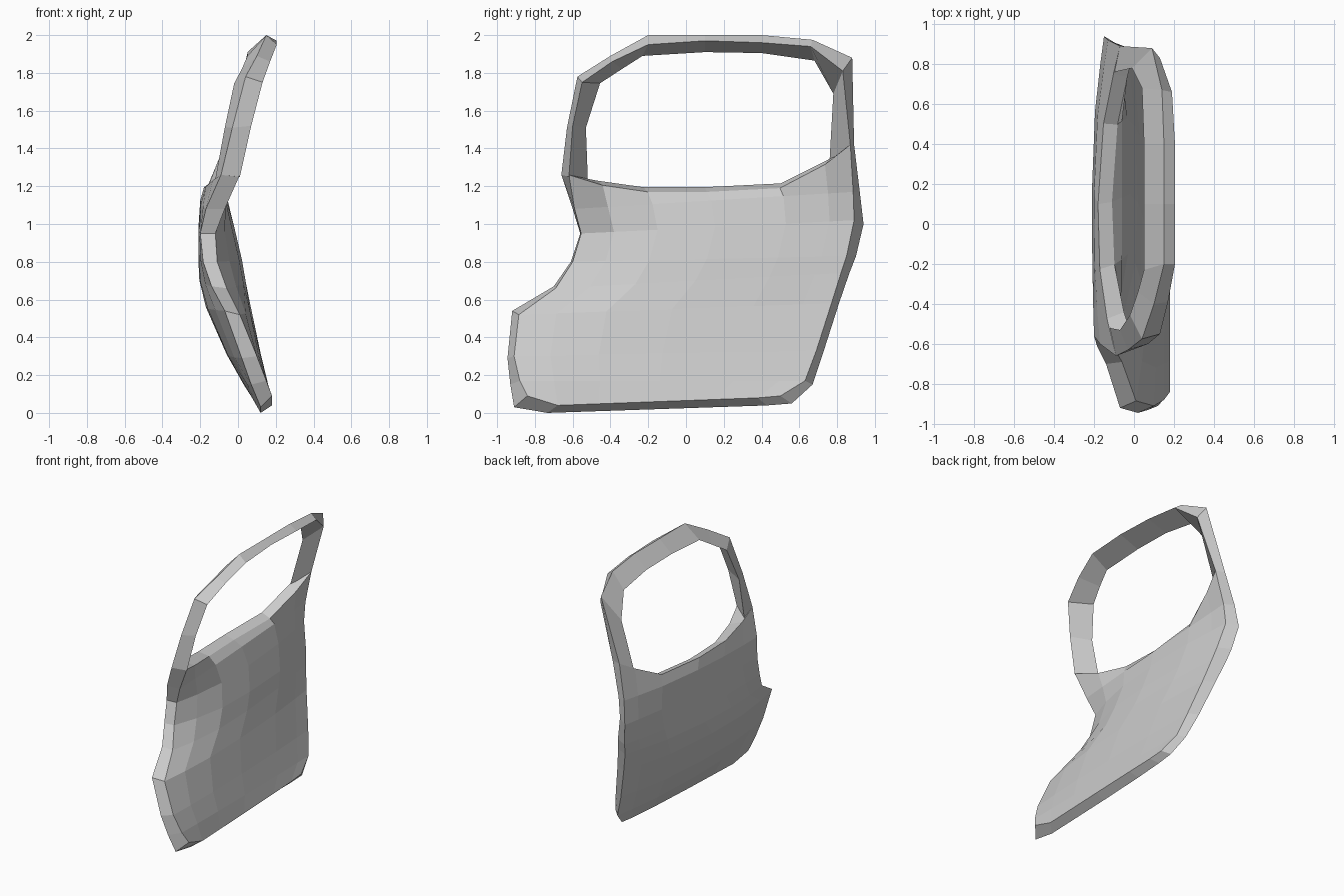
import bpy, bmesh

# column positions across the door, and how strongly each follows the mid profile
COLS = [0, .12, .28, .49, .75, .91, 1]
BULGE = [0, .5, .9, 1, .75, .3, 0]
SILL_Z = [1.26, 1.23, 1.195, 1.195, 1.215, 1.34, 1.42]

# rows, bottom to sill: front y,z / rear y,z / x at front, middle, rear
OUTER = [(-.91, .03, .56, .05, .12, .12, .14),
         (-.93, .15, .67, .15, .07, .03, .10),
         (-.945, .29, .73, .33, .02, -.06, .03),
         (-.92, .54, .81, .58, -.07, -.17, -.05),
         (-.70, .67, .865, .74, -.14, -.205, -.10),
         (-.61, .80, .90, .83, -.185, -.21, -.12),
         (-.56, .95, .94, 1.0, -.20, -.21, -.15),
         (-.60, 1.08, .92, 1.17, -.17, -.20, -.13),
         (-.66, 1.26, .89, 1.42, -.09, -.18, -.07)]
INNER = [(-.84, .09, .50, .09, .18, .18, .175),
         (-.88, .17, .63, .17, .15, .155, .145),
         (-.91, .30, .69, .33, .10, .12, .10),
         (-.885, .52, .77, .58, .01, .07, .03),
         (-.69, .66, .82, .74, -.06, .04, -.01),
         (-.60, .80, .85, .83, -.11, .02, -.03),
         (-.555, .95, .89, 1.02, -.12, -.02, -.075),
         (-.59, 1.08, .885, 1.17, -.07, -.06, -.06),
         (-.62, 1.25, .87, 1.42, .01, -.11, .0)]


def finish(bm, name):
    bmesh.ops.recalc_face_normals(bm, faces=bm.faces)
    me = bpy.data.meshes.new(name)
    bm.to_mesh(me)
    bm.free()
    ob = bpy.data.objects.new(name, me)
    bpy.context.collection.objects.link(ob)


def skin(bm, rows, sill_drop, low):
    grid = []
    for r, (yf, zf, yr, zr, xf, xm, xr) in enumerate(rows):
        line = []
        for c, t in enumerate(COLS):
            y, z = yf + (yr - yf) * t, zf + (zr - zf) * t
            end = xf if t < .5 else xr
            x = end + (xm - end) * BULGE[c]
            if r == 0 and 0 < c < 6:
                z = low + .05 * (t - COLS[1])
            if r == len(rows) - 1:
                z = SILL_Z[c] - (sill_drop if 0 < c < 6 else 0)
            line.append(bm.verts.new((x, y, z)))
        grid.append(line)
    for a, b in zip(grid, grid[1:]):
        for i in range(len(COLS) - 1):
            bm.faces.new((a[i], a[i + 1], b[i + 1], b[i]))
    # perimeter loop
    return (grid[0] + [g[-1] for g in grid[1:-1]] + grid[-1][::-1]
            + [g[0] for g in grid[-2:0:-1]])


# lower door: outer skin, inner skin and the rim joining them
bm = bmesh.new()
outer = skin(bm, OUTER, 0, 0)
inner = skin(bm, INNER, .025, .04)
for i in range(len(outer)):
    j = (i + 1) % len(outer)
    bm.faces.new((outer[i], outer[j], inner[j], inner[i]))
finish(bm, "door_panel")

# window frame: three-sided section (outer edge, inner ridge, opening edge)
EDGE = [(-.09, -.66, 1.26), (-.03, -.63, 1.51), (.04, -.575, 1.78), (.10, -.40, 1.89),
        (.15, -.20, 2.0), (.15, .1, 2.0), (.15, .40, 2.0), (.14, .67, 1.975),
        (.09, .88, 1.88), (-.07, .89, 1.42)]
RIDGE = [(.01, -.62, 1.25), (.07, -.60, 1.52), (.13, -.55, 1.75), (.17, -.39, 1.86),
         (.205, -.20, 1.95), (.205, .1, 1.97), (.205, .40, 1.96), (.19, .66, 1.94),
         (.13, .83, 1.81), (0, .87, 1.42)]
OPENING = [(-.12, -.52, 1.24), (-.07, -.53, 1.51), (-.02, -.455, 1.745), (.02, -.34, 1.82),
           (.05, -.23, 1.89), (.05, .1, 1.91), (.05, .40, 1.905), (.04, .68, 1.865),
           (-.01, .78, 1.69), (-.10, .76, 1.335)]
bm = bmesh.new()
rings = [[bm.verts.new(p) for p in s] for s in zip(EDGE, RIDGE, OPENING)]
for a, b in zip(rings, rings[1:]):
    for i in range(3):
        j = (i + 1) % 3
        bm.faces.new((a[i], a[j], b[j], b[i]))
bm.faces.new(rings[0])
bm.faces.new(rings[-1])
finish(bm, "window_frame")
